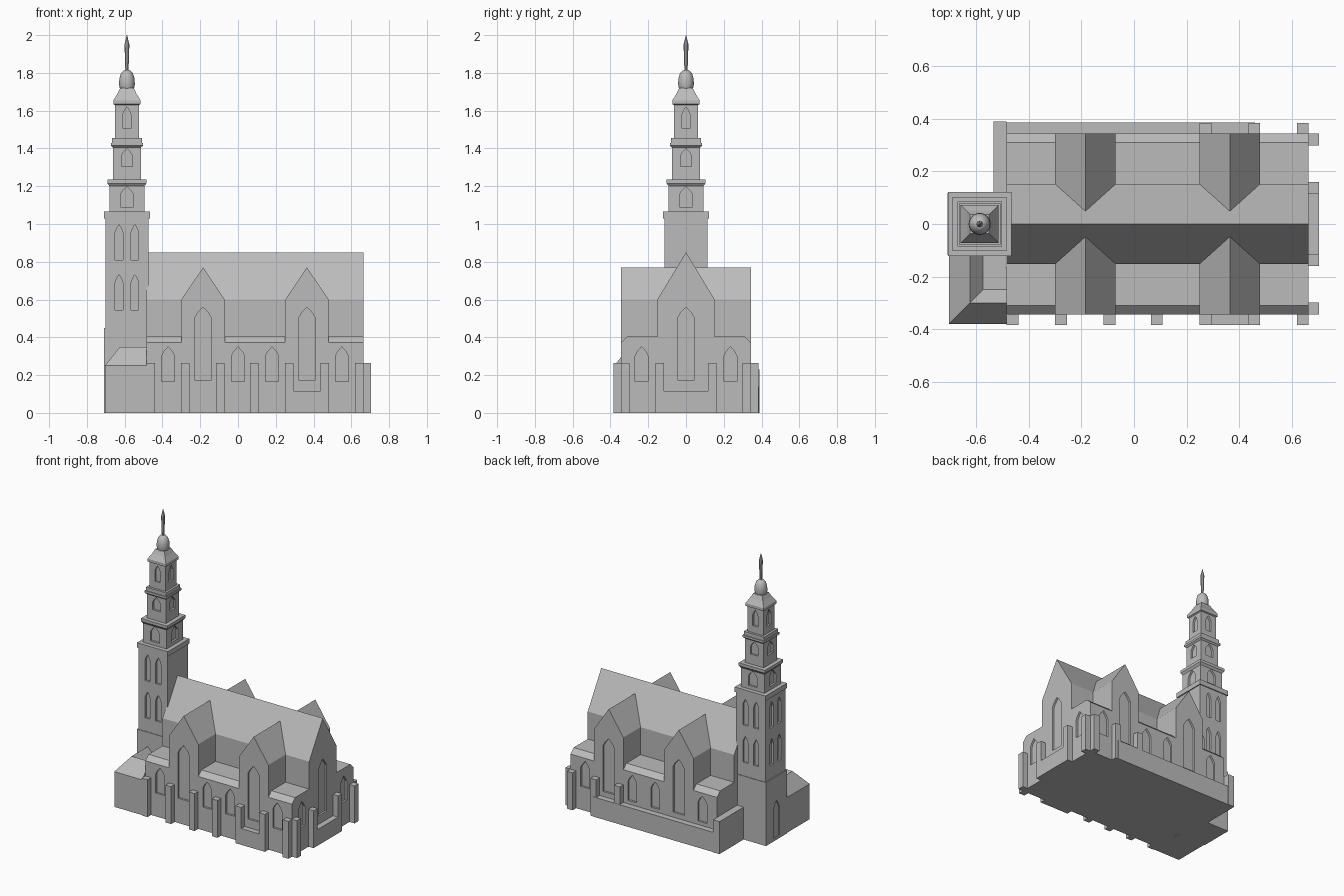
import bpy, bmesh, math

if "Cube" in bpy.data.objects:
    bpy.data.objects.remove(bpy.data.objects["Cube"])

stone = bpy.data.materials.new("grey_stone")
stone.use_nodes = True
GREY = (0.5, 0.5, 0.5, 1)
stone.diffuse_color = GREY
stone.node_tree.nodes["Principled BSDF"].inputs["Base Color"].default_value = GREY


def finish(name, bm):
    bmesh.ops.recalc_face_normals(bm, faces=bm.faces)
    mesh = bpy.data.meshes.new(name)
    bm.to_mesh(mesh)
    bm.free()
    mesh.materials.append(stone)
    ob = bpy.data.objects.new(name, mesh)
    bpy.context.collection.objects.link(ob)
    return ob


def add_rings(bm, rings, closed=True):
    """Skin a list of point rings and cap both ends."""
    rows = [[bm.verts.new(p) for p in ring] for ring in rings]
    n = len(rows[0])
    for a, b in zip(rows, rows[1:]):
        for i in range(n):
            j = (i + 1) % n
            bm.faces.new((a[i], a[j], b[j], b[i]))
    bm.faces.new(rows[0])
    bm.faces.new(rows[-1])


def add_prism(bm, pts, axis, a, b):
    """Extrude an upright outline along x or y."""
    place = (lambda u, z, d: (d, u, z)) if axis == "x" else (lambda u, z, d: (u, d, z))
    add_rings(bm, [[place(u, z, d) for u, z in pts] for d in (a, b)])


def prism(name, pts, axis, a, b):
    bm = bmesh.new()
    add_prism(bm, pts, axis, a, b)
    return finish(name, bm)


def box(name, x0, x1, y0, y1, z1):
    return prism(name, [(x0, 0), (x1, 0), (x1, z1), (x0, z1)], "y", y0, y1)


def lathe(name, profile, cx, sides, turn=0.0, scale=1.0):
    bm = bmesh.new()
    angles = [turn + 2 * math.pi * i / sides for i in range(sides)]
    add_rings(bm, [[(cx + r * scale * math.cos(t), r * scale * math.sin(t), z)
                    for t in angles] for r, z in profile])
    return finish(name, bm)


def window(bm, axis, pos, u, w, z0, z1, top, depth=0.014):
    """Pointed arch cutter straddling a wall plane."""
    h, zm = w / 2, z1 + 0.5 * (top - z1)
    pts = [(u - h, z0), (u + h, z0), (u + h, z1), (u + h * 0.62, zm), (u, top),
           (u - h * 0.62, zm), (u - h, z1)]
    add_prism(bm, pts, axis, pos - depth, pos + depth)


def combine(target, other, operation):
    mod = target.modifiers.new("join", "BOOLEAN")
    mod.operation, mod.object, mod.solver = operation, other, "EXACT"
    bpy.context.view_layer.objects.active = target
    bpy.ops.object.modifier_apply(modifier=mod.name)
    bpy.data.objects.remove(other)


def gable(c, half, base, eaves, ridge):
    return [(c - half, base), (c + half, base), (c + half, eaves), (c, ridge), (c - half, eaves)]


# Church body: aisles, nave and two cross gables
X0, X1, Y = -0.485, 0.665, 0.345
CROSS = (-0.185, 0.365)
body = prism("church_body", [(-Y, 0), (Y, 0), (Y, 0.372), (0.31, 0.405),
                             (-0.31, 0.405), (-Y, 0.372)], "x", X0, X1)
combine(body, prism("nave", gable(0, 0.152, 0.05, 0.6, 0.85), "x", X0, X1), "UNION")
for c in CROSS:
    combine(body, prism("cross", gable(c, 0.115, 0.05, 0.6, 0.77), "y", -Y, Y), "UNION")

# Church windows
bm = bmesh.new()
for side in (-Y, Y):
    for c in CROSS:
        window(bm, "y", side, c, 0.09, 0.175, 0.5, 0.56)
    for c in (-0.37, 0, 0.18, 0.55):
        window(bm, "y", side, c, 0.07, 0.165, 0.3, 0.35)
window(bm, "x", X1, 0, 0.09, 0.175, 0.5, 0.56)
for c in (-0.235, 0.235):
    window(bm, "x", X1, c, 0.07, 0.165, 0.3, 0.35)
combine(body, finish("window_cutter", bm), "DIFFERENCE")

# Buttresses
B, H, OUT = 0.0225, 0.265, 0.385
for c in (-0.463, -0.278, -0.093, 0.087, 0.272, 0.458, 0.643):
    box("front_buttress", c - B, c + B, -OUT, -Y, H)
    if c > 0.2:
        box("back_buttress", c - B, c + B, Y, OUT, H)
for c in (-0.322, -0.138, 0.138, 0.322):
    box("end_buttress", X1, 0.705, c - B, c + B, H)

# Low walls between the paired buttresses and along the back
box("front_low_wall", 0.27, 0.46, -OUT, -Y, 0.115)
box("end_low_wall", X1, 0.705, -0.14, 0.14, 0.115)
box("back_low_wall", X0, 0.46, Y, 0.387, 0.14)
box("back_corner_block", -0.535, X0, 0.1, 0.39, 0.23)

# Tower with stepped tiers
TX = -0.588
tiers = [(0.114, 0), (0.114, 1.03), (0.121, 1.03), (0.121, 1.065), (0.092, 1.065),
         (0.092, 1.2), (0.103, 1.215), (0.103, 1.235), (0.074, 1.235), (0.074, 1.405),
         (0.085, 1.415), (0.085, 1.43), (0.079, 1.43), (0.079, 1.455), (0.063, 1.455),
         (0.063, 1.63), (0.072, 1.635), (0.072, 1.655), (0.05, 1.69), (0.036, 1.72)]
tower = lathe("tower", tiers, TX, 4, math.pi / 4, math.sqrt(2))

bm = bmesh.new()
for half, w, z0, z1, top in ((0.092, 0.07, 1.09, 1.155, 1.198), (0.074, 0.06, 1.305, 1.36, 1.4),
                             (0.063, 0.042, 1.505, 1.58, 1.62)):
    for s in (-1, 1):
        window(bm, "y", s * half, TX, w, z0, z1, top)
        window(bm, "x", TX + s * half, 0, w, z0, z1, top)
for z in (0.545, 0.81):
    for off in (-0.042, 0.042):
        for s in (-0.114, 0.114):
            window(bm, "y", s, TX + off, 0.04, z, z + 0.145, z + 0.187)
        window(bm, "x", TX - 0.114, off, 0.04, z, z + 0.145, z + 0.187)
combine(tower, finish("tower_cutter", bm), "DIFFERENCE")

# Tower base with its west door
base = box("tower_base", -0.71, X0, -0.118, 0.118, 0.45)
bm = bmesh.new()
window(bm, "x", -0.71, 0, 0.07, 0.02, 0.22, 0.28, 0.008)
combine(base, finish("door_cutter", bm), "DIFFERENCE")

# Dome and needle
dome = lathe("dome", [(0.03, 1.7), (0.037, 1.715), (0.042, 1.74), (0.04, 1.77),
                      (0.032, 1.797), (0.018, 1.812), (0.01, 1.815)], TX, 24)
lathe("needle", [(0.008, 1.8), (0.013, 1.95), (0.001, 2.0)], TX, 8)
bpy.ops.object.select_all(action="DESELECT")
dome.select_set(True)
bpy.context.view_layer.objects.active = dome
bpy.ops.object.shade_smooth_by_angle()

# Side annex: a ridge roof that turns one corner
AX, AY = -0.705, -0.38
section = [(0, 0), (0, 0.25), (0.08, 0.35), (0.13, 0.29), (0.215, 0.29), (0.215, 0)]
bm = bmesh.new()
add_rings(bm, [[(AX + o, -0.11, z) for o, z in section],
               [(AX + o, AY + o, z) for o, z in section],
               [(X0, AY + o, z) for o, z in section]])
finish("side_annex", bm)
